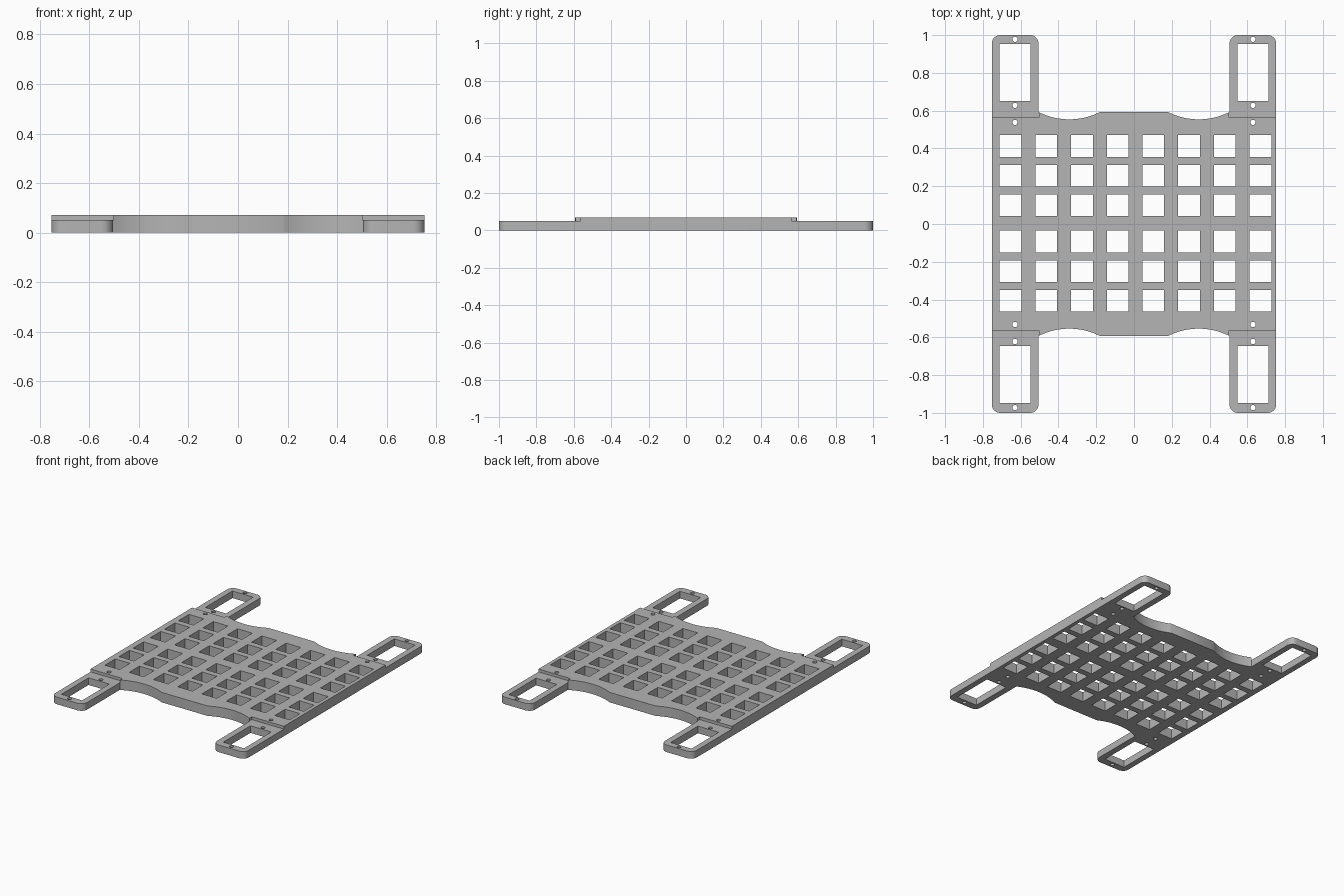
import bpy, bmesh
from math import sin, cos, pi, asin, sqrt

cube = bpy.data.objects.get("Cube")
if cube:
    bpy.data.objects.remove(cube, do_unlink=True)

PLATE_H, ARM_H = 0.07, 0.05
OUT_X, IN_X, TAB_X = 0.753, 0.505, 0.18
END_Y, EDGE_Y, STEP_Y = 1.0, 0.593, 0.565
SAG, RADIUS = 0.039, 0.045

grey = bpy.data.materials.new("matte grey")
grey.use_nodes = True
colour = (0.46, 0.46, 0.46, 1)
grey.diffuse_color = colour
grey.node_tree.nodes["Principled BSDF"].inputs["Base Color"].default_value = colour


def make_object(name, bm):
    bmesh.ops.recalc_face_normals(bm, faces=bm.faces)
    mesh = bpy.data.meshes.new(name)
    bm.to_mesh(mesh)
    bm.free()
    mesh.materials.append(grey)
    obj = bpy.data.objects.new(name, mesh)
    bpy.context.collection.objects.link(obj)
    return obj


def add_prism(bm, points, z0, z1):
    """Extrude a flat outline between two heights."""
    low = [bm.verts.new((x, y, z0)) for x, y in points]
    high = [bm.verts.new((x, y, z1)) for x, y in points]
    bm.faces.new(low[::-1])
    bm.faces.new(high)
    for i in range(len(low)):
        j = (i + 1) % len(low)
        bm.faces.new((low[i], low[j], high[j], high[i]))


def box(x0, x1, y0, y1):
    return [(x0, y0), (x1, y0), (x1, y1), (x0, y1)]


def arc(cx, cy, r, a0, a1, n):
    return [(cx + r * cos(a0 + (a1 - a0) * i / n),
             cy + r * sin(a0 + (a1 - a0) * i / n)) for i in range(n + 1)]


# Outline of one quarter: outer arm edge, rounded arm end, scalloped edge
half = (IN_X - TAB_X) / 2
scallop_r = (half ** 2 + SAG ** 2) / (2 * SAG)
spread = asin(half / scallop_r)
quarter = arc(OUT_X - RADIUS, END_Y - RADIUS, RADIUS, 0, pi / 2, 8)
quarter += arc(IN_X + RADIUS, END_Y - RADIUS, RADIUS, pi / 2, pi, 8)
quarter += arc(TAB_X + half, EDGE_Y - SAG + scallop_r, scallop_r,
               -pi / 2 + spread, -pi / 2 - spread, 24)
back = quarter + [(-x, y) for x, y in reversed(quarter)]
outline = back + [(-x, -y) for x, y in back]

bm = bmesh.new()
add_prism(bm, outline, 0, PLATE_H)
plate = make_object("grid_plate_with_arms", bm)

# Cutter lowering the four arms
bm = bmesh.new()
for sx in (-1, 1):
    for sy in (-1, 1):
        xs = sorted((sx * (IN_X - 0.002), sx * 0.9))
        ys = sorted((sy * STEP_Y, sy * 1.1))
        add_prism(bm, box(*xs, *ys), ARM_H, 0.2)
step_cutter = make_object("arm_step_cutter", bm)

# Cutter for the grid windows, arm slots and screw holes
bm = bmesh.new()
w = 0.0575
for col in range(8):
    cx = 0.008 + (col - 3.5) * 0.189
    for row in (0.096, 0.253, 0.41):
        for sy in (-1, 1):
            cy = 0.003 + sy * row
            add_prism(bm, box(cx - w, cx + w, cy - w, cy + w), -0.1, 0.2)
for sx in (-1, 1):
    for sy in (-1, 1):
        cx, cy = sx * 0.63, 0.003 + sy * 0.8
        add_prism(bm, box(cx - 0.081, cx + 0.081, cy - 0.151, cy + 0.151), -0.1, 0.2)
        for y in (0.535, 0.625, 0.975):
            add_prism(bm, arc(cx, 0.003 + sy * y, 0.014, 0, 2 * pi * 15 / 16, 15), -0.1, 0.2)
hole_cutter = make_object("hole_cutter", bm)

# Apply the cuts and drop the cutters
for cutter in (step_cutter, hole_cutter):
    cutter.hide_render = True
    mod = plate.modifiers.new(cutter.name, "BOOLEAN")
    mod.operation = "DIFFERENCE"
    mod.solver = "EXACT"
    mod.object = cutter
bpy.context.view_layer.update()
graph = bpy.context.evaluated_depsgraph_get()
cut_mesh = bpy.data.meshes.new_from_object(plate.evaluated_get(graph))
plate.modifiers.clear()
plate.data = cut_mesh
cut_mesh.materials.clear()
cut_mesh.materials.append(grey)
for poly in cut_mesh.polygons:
    poly.material_index = 0
for cutter in (step_cutter, hole_cutter):
    bpy.data.objects.remove(cutter, do_unlink=True)

bpy.ops.object.select_all(action="DESELECT")
plate.select_set(True)
bpy.context.view_layer.objects.active = plate
bpy.ops.object.shade_smooth_by_angle(angle=pi / 6)
